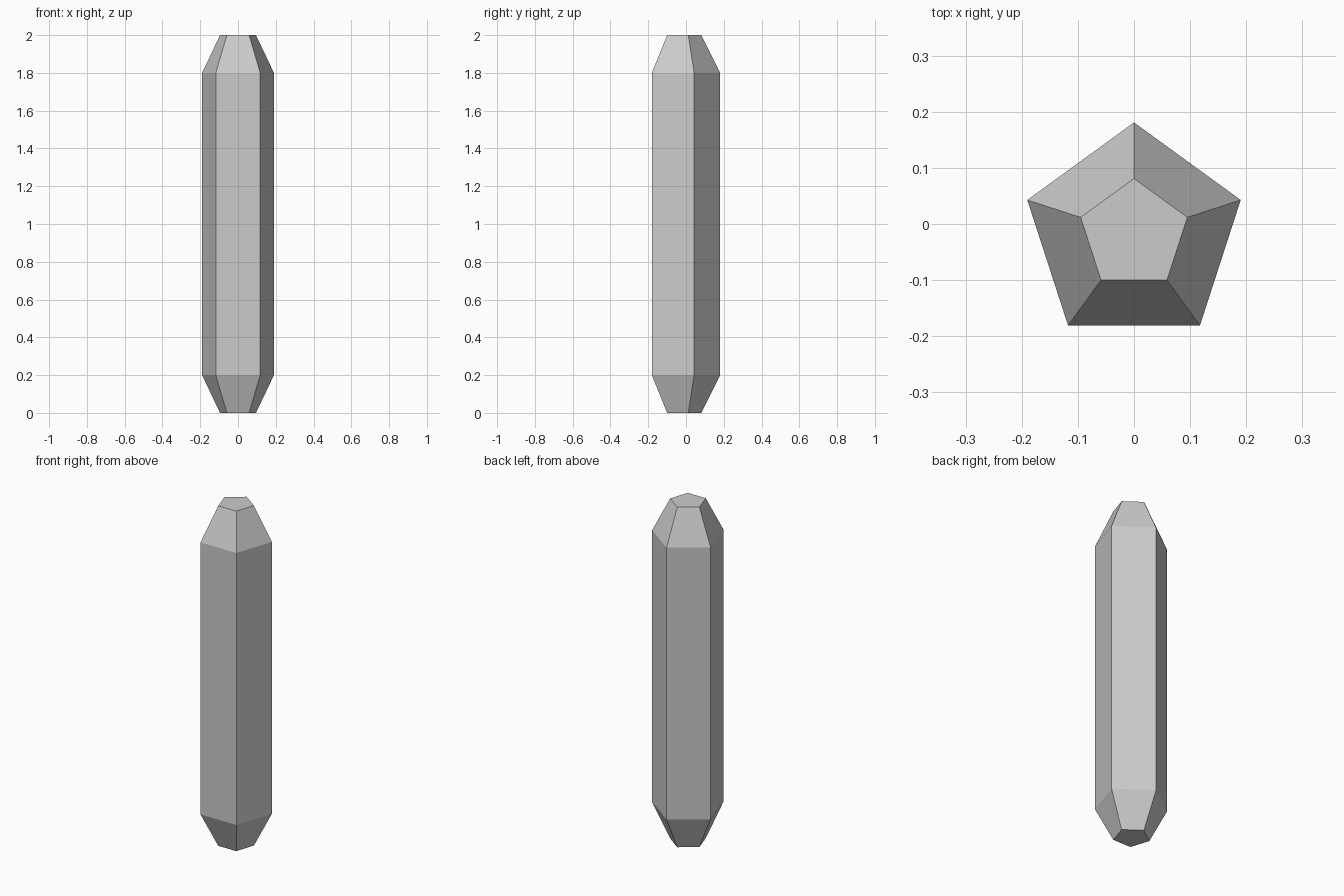
import bpy
import bmesh
from math import cos, sin, pi

if "Cube" in bpy.data.objects:
    bpy.data.objects.remove(bpy.data.objects["Cube"], do_unlink=True)

SIDES = 5
CENTRE_Y = -0.019
# (radius, height) of each ring, bottom to top
PROFILE = [(0.1, 0.0), (0.2, 0.2), (0.2, 1.8), (0.1, 2.0)]

# Plain grey material
grey = bpy.data.materials.new("light_grey")
grey.use_nodes = True
colour = (0.6, 0.6, 0.6, 1)
grey.diffuse_color = colour
grey.node_tree.nodes["Principled BSDF"].inputs["Base Color"].default_value = colour


def ring(bm, radius, z):
    """Pentagon of vertices with one corner towards the back."""
    angles = [pi / 2 + 2 * pi * i / SIDES for i in range(SIDES)]
    return [bm.verts.new((radius * cos(a), CENTRE_Y + radius * sin(a), z)) for a in angles]


# Five-sided shaft with tapered, flat-capped ends
bm = bmesh.new()
rings = [ring(bm, r, z) for r, z in PROFILE]
for low, high in zip(rings, rings[1:]):
    for i in range(SIDES):
        j = (i + 1) % SIDES
        bm.faces.new((low[i], low[j], high[j], high[i]))
bm.faces.new(rings[0][::-1])
bm.faces.new(rings[-1])
bmesh.ops.recalc_face_normals(bm, faces=bm.faces)

mesh = bpy.data.meshes.new("tapered_shaft")
bm.to_mesh(mesh)
bm.free()
mesh.materials.append(grey)
shaft = bpy.data.objects.new("tapered_shaft", mesh)
bpy.context.collection.objects.link(shaft)
